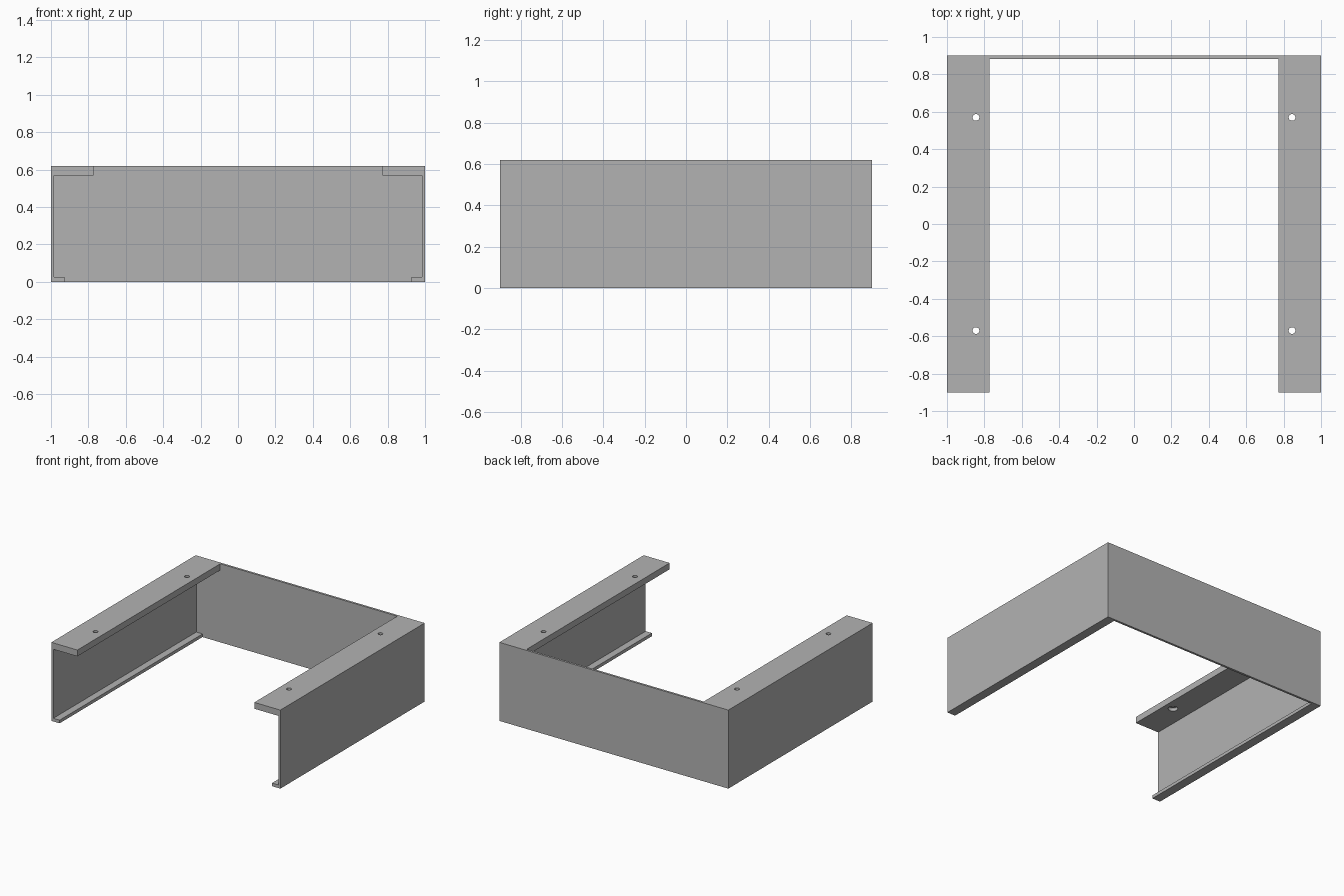
import bpy
import bmesh

WIDTH, DEPTH, HEIGHT = 2.0, 1.8, 0.62
WALL, FLANGE, LIP = 0.0175, 0.05, 0.025
HX, HY = WIDTH / 2, DEPTH / 2
FLANGE_X, LIP_X = 0.773, 0.928

cube = bpy.data.objects.get("Cube")
if cube:
    bpy.data.objects.remove(cube, do_unlink=True)

grey = bpy.data.materials.new("plain grey")
grey.use_nodes = True
colour = (0.45, 0.45, 0.45, 1)
grey.diffuse_color = colour
grey.node_tree.nodes["Principled BSDF"].inputs["Base Color"].default_value = colour


def finish(name, bm):
    bmesh.ops.recalc_face_normals(bm, faces=bm.faces)
    mesh = bpy.data.meshes.new(name)
    bm.to_mesh(mesh)
    bm.free()
    mesh.materials.append(grey)
    obj = bpy.data.objects.new(name, mesh)
    bpy.context.collection.objects.link(obj)
    return obj


def extrude_profile(name, points, start, end):
    """Extrude an (x, z) outline along y."""
    bm = bmesh.new()
    face = bm.faces.new([bm.verts.new((x, start, z)) for x, z in points])
    moved = bmesh.ops.extrude_face_region(bm, geom=[face])["geom"]
    verts = [v for v in moved if isinstance(v, bmesh.types.BMVert)]
    bmesh.ops.translate(bm, verts=verts, vec=(0, end - start, 0))
    return finish(name, bm)


def cylinder(name, x, y, z_low, z_high, radius):
    bm = bmesh.ops and bmesh.new()
    bmesh.ops.create_cone(bm, cap_ends=True, segments=32, radius1=radius,
                          radius2=radius, depth=z_high - z_low)
    bmesh.ops.translate(bm, verts=bm.verts, vec=(x, y, (z_low + z_high) / 2))
    return finish(name, bm)


def combine(target, tool, operation):
    """Apply a boolean and remove the helper."""
    tool.hide_render = True
    mod = target.modifiers.new("boolean", "BOOLEAN")
    mod.operation, mod.solver, mod.object = operation, "EXACT", tool
    bpy.context.view_layer.objects.active = target
    bpy.ops.object.modifier_apply(modifier=mod.name)
    bpy.data.objects.remove(tool, do_unlink=True)


# Back panel, grown into one bracket with the two side channels
bracket = extrude_profile(
    "mounting_bracket",
    [(-HX, 0), (HX, 0), (HX, HEIGHT), (-HX, HEIGHT)], HY - WALL, HY)

# Side channels: wide top flange, thin wall, short bottom lip
channel = [(HX, 0), (HX, HEIGHT), (FLANGE_X, HEIGHT),
           (FLANGE_X, HEIGHT - FLANGE), (HX - WALL, HEIGHT - FLANGE),
           (HX - WALL, LIP), (LIP_X, LIP), (LIP_X, 0)]
for side in (-1, 1):
    rail = extrude_profile("side_channel", [(side * x, z) for x, z in channel], -HY, HY)
    combine(bracket, rail, "UNION")

# Screw holes through the flanges, with wider recesses underneath
for x in (-0.845, 0.845):
    for y in (-0.57, 0.57):
        for radius, top in ((0.018, HEIGHT + 0.1), (0.035, HEIGHT - 0.025)):
            hole = cylinder("screw_hole_cutter", x, y, HEIGHT - 0.1, top, radius)
            combine(bracket, hole, "DIFFERENCE")

# Smooth hole walls, crisp sheet edges
bpy.ops.object.select_all(action="DESELECT")
bracket.select_set(True)
bpy.context.view_layer.objects.active = bracket
bpy.ops.object.shade_smooth_by_angle()
